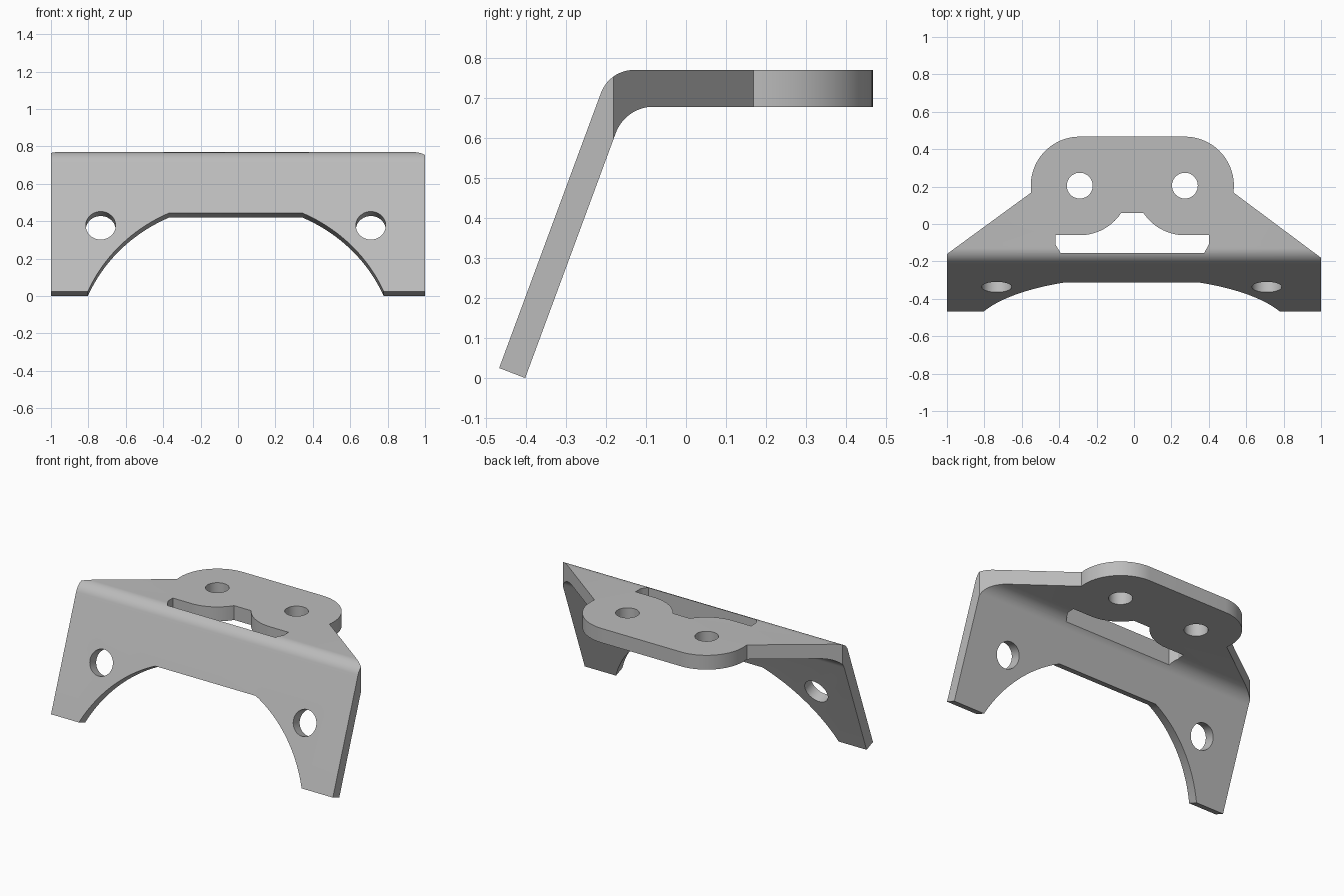
import bpy, bmesh
from math import radians, sin, cos, tan, sqrt, acos, atan2, pi
from mathutils import Matrix, Vector

cube = bpy.data.objects.get("Cube")
if cube:
    bpy.data.objects.remove(cube)

steel = bpy.data.materials.new("plain grey metal")
steel.use_nodes = True
GREY = (0.5, 0.5, 0.5, 1)
steel.diffuse_color = GREY
steel.node_tree.nodes["Principled BSDF"].inputs["Base Color"].default_value = GREY


def arc(cx, cy, r, start, end, steps=24):
    """Points on a circular arc, angles in radians."""
    angles = [start + (end - start) * i / steps for i in range(steps + 1)]
    return [(cx + r * cos(a), cy + r * sin(a)) for a in angles]


def circle(cx, cy, r):
    return arc(cx, cy, r, 0, 2 * pi, 48)[:-1]


def prism(name, points, low, high, frame):
    """Extrude a flat outline from low to high along the frame's third axis."""
    bm = bmesh.new()
    base = bm.faces.new([bm.verts.new((x, y, low)) for x, y in points])
    out = bmesh.ops.extrude_face_region(bm, geom=[base])["geom"]
    tops = [v for v in out if isinstance(v, bmesh.types.BMVert)]
    bmesh.ops.translate(bm, verts=tops, vec=(0, 0, high - low))
    bm.transform(frame)
    bmesh.ops.recalc_face_normals(bm, faces=bm.faces)
    mesh = bpy.data.meshes.new(name)
    bm.to_mesh(mesh)
    bm.free()
    mesh.materials.append(steel)
    obj = bpy.data.objects.new(name, mesh)
    bpy.context.collection.objects.link(obj)
    return obj


def cut(target, cutter, operation="DIFFERENCE"):
    """Apply a boolean and discard its cutter."""
    mod = target.modifiers.new("cut", "BOOLEAN")
    mod.operation, mod.solver, mod.object = operation, "EXACT", cutter
    bpy.context.view_layer.objects.active = target
    bpy.ops.object.modifier_apply(modifier=mod.name)
    bpy.data.objects.remove(cutter)


def frame(u, v, w, origin=(0, 0, 0)):
    m = Matrix((u, v, w)).transposed().to_4x4()
    m.translation = Vector(origin)
    return m


# Bent sheet: side profile in y and z, extruded across x
LEAN = radians(20.3)
TURN = pi / 2 - LEAN
TOP, UNDER, BACK = 0.77, 0.678, 0.467
FOOT = (-0.467, 0.025)
HEEL = (-0.402, 0.0)


def bend(foot, z, radius):
    """Rounded corner between the sloped leg and the level plate."""
    tangent = foot[0] + (z - foot[1]) * tan(LEAN) + radius * tan(TURN / 2)
    return arc(tangent, z - radius, radius, pi - LEAN, pi / 2, 16)


profile = ([FOOT] + bend(FOOT, TOP, 0.088) + [(BACK, TOP), (BACK, UNDER)]
           + bend(HEEL, UNDER, 0.1)[::-1] + [HEEL])
bracket = prism("bent_bracket", profile, -1, 1,
                frame((0, 1, 0), (0, 0, 1), (1, 0, 0)))

# Plate outline: two round lobes tapering out to the full width
LEVEL = Matrix.Identity(4)
RIGHT, LEFT, LOBE_Y, LOBE_R = -0.29, 0.272, 0.205, 0.262
DIP = radians(8)
outline = ([(-1.05, -0.6), (1.05, -0.6), (1.05, -0.218)]
           + arc(LEFT, LOBE_Y, LOBE_R, -DIP, pi / 2)
           + arc(RIGHT, LOBE_Y, LOBE_R, pi / 2, pi + DIP)
           + [(-1.05, -0.197)])
cut(bracket, prism("outline_cutter", outline, -0.2, 1, LEVEL), "INTERSECT")

# Plate slot with scallops concentric to the lobes
NOTCH = atan2(-0.145, -0.219)
SLOT_R = 0.265
slot = ([(-0.42, -0.06), (-0.42, -0.11), (-0.392, -0.155),
         (0.375, -0.155), (0.4, -0.11), (0.4, -0.06)]
        + arc(LEFT, LOBE_Y, SLOT_R, -pi / 2, NOTCH)
        + arc(RIGHT, LOBE_Y, SLOT_R, -pi - NOTCH, -pi / 2))
cut(bracket, prism("slot_cutter", slot, 0.5, 1, LEVEL))

# Plate bolt holes
for x in (RIGHT, LEFT):
    cut(bracket, prism("plate_hole_cutter", circle(x, LOBE_Y, 0.069), 0.5, 1, LEVEL))

# Leg cutouts, square to the sloped face
SLOPE = frame((1, 0, 0), (0, sin(LEAN), cos(LEAN)), (0, -cos(LEAN), sin(LEAN)),
              (-0.012, *FOOT))
ARCH_R, ARCH_Y, ARCH_TOP = 0.858, -0.334, 0.446
low = atan2(-0.1 - ARCH_Y, sqrt(ARCH_R ** 2 - (0.1 + ARCH_Y) ** 2))
high = pi / 2 - acos((ARCH_TOP - ARCH_Y) / ARCH_R)
high = atan2(ARCH_TOP - ARCH_Y, sqrt(ARCH_R ** 2 - (ARCH_TOP - ARCH_Y) ** 2))
arch = (arc(0, ARCH_Y, ARCH_R, low, high)
        + arc(0, ARCH_Y, ARCH_R, pi - high, pi - low))
cut(bracket, prism("arch_cutter", arch, -0.2, 0.1, SLOPE))
for side in (-1, 1):
    cut(bracket, prism("leg_hole_cutter", circle(side * 0.722, 0.375, 0.08),
                       -0.2, 0.1, SLOPE))

# Smooth bends with crisp edges
bpy.ops.object.select_all(action="DESELECT")
bracket.select_set(True)
bpy.context.view_layer.objects.active = bracket
bpy.ops.object.shade_smooth_by_angle(angle=radians(30))
